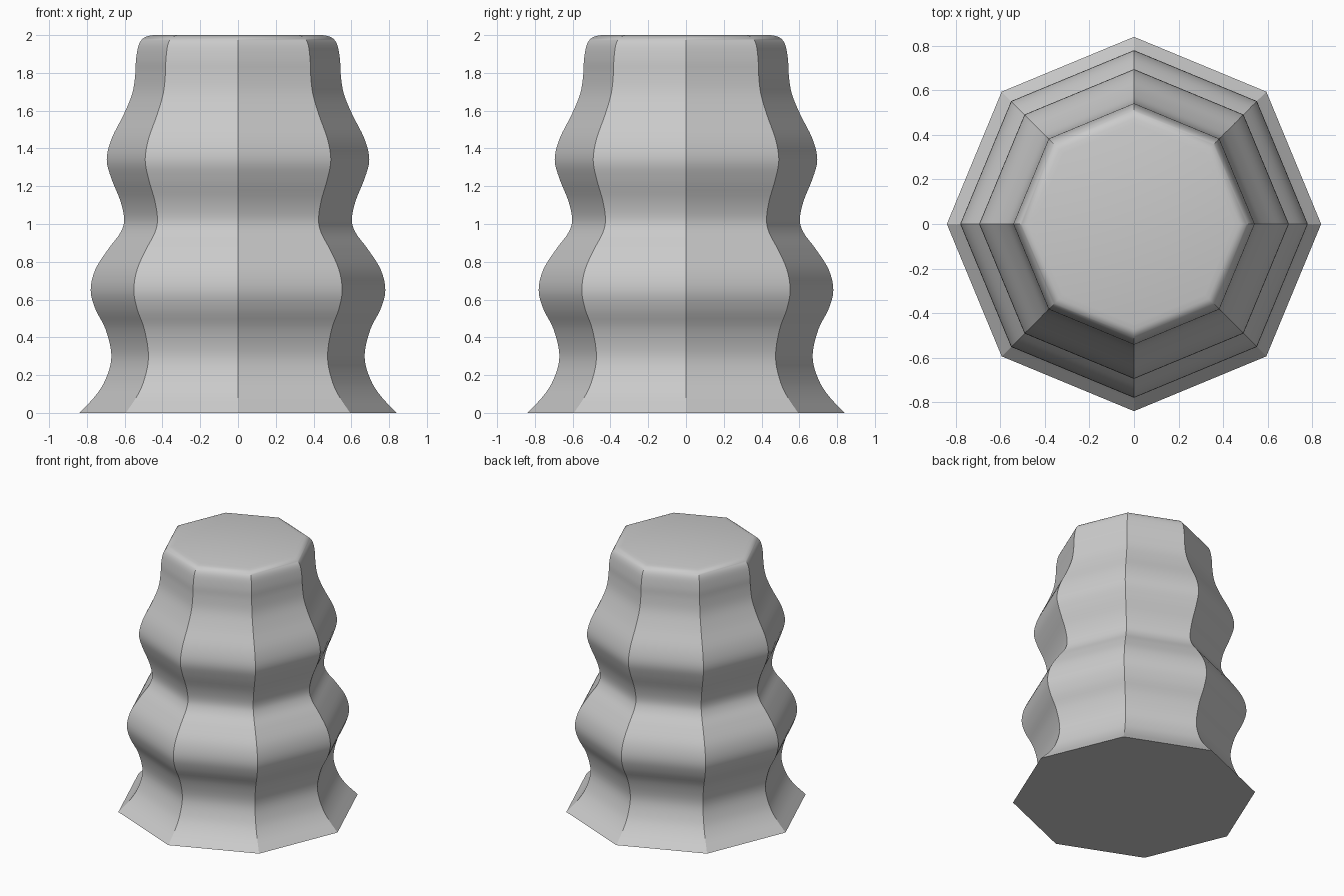
import bpy, math
from mathutils import Vector

cube = bpy.data.objects.get("Cube")
if cube:
    bpy.data.objects.remove(cube, do_unlink=True)

SIDES = 8
STEPS = 4  # subdivisions between profile points

# Corner radius and height of the wavy outline, bottom to top
outline = [(0.84, 0), (0.755, 0.09), (0.70, 0.18), (0.67, 0.30), (0.70, 0.44),
           (0.755, 0.55), (0.78, 0.65), (0.755, 0.76), (0.685, 0.87),
           (0.625, 0.95), (0.603, 1.02), (0.622, 1.12), (0.67, 1.24),
           (0.695, 1.34), (0.67, 1.45), (0.605, 1.58), (0.56, 1.69),
           (0.544, 1.79), (0.54, 1.87), (0.525, 1.95), (0.495, 1.988), (0.45, 2.0)]


def smooth_curve(points):
    """Catmull-Rom curve through the points."""
    p = [Vector(q) for q in points]
    p = [2 * p[0] - p[1]] + p + [2 * p[-1] - p[-2]]
    curve = []
    for a, b, c, d in zip(p, p[1:], p[2:], p[3:]):
        for i in range(STEPS):
            t = i / STEPS
            curve.append(b + (c - a) * t / 2 + (a * 2 - b * 5 + c * 4 - d) * t**2 / 2
                         + (b * 3 - a - c * 3 + d) * t**3 / 2)
    return curve + [p[-2]]


# Eight-sided body: one ring of corners per outline point
profile = smooth_curve(outline)
verts, faces = [], []
for r, z in profile:
    for k in range(SIDES):
        a = math.tau * k / SIDES
        verts.append((r * math.cos(a), r * math.sin(a), z))
for i in range(len(profile) - 1):
    for k in range(SIDES):
        n = (k + 1) % SIDES
        low, high = i * SIDES, (i + 1) * SIDES
        faces.append((low + k, low + n, high + n, high + k))

# Flat base and top cap
faces.append(tuple(reversed(range(SIDES))))
faces.append(tuple(range(len(verts) - SIDES, len(verts))))

mesh = bpy.data.meshes.new("wavy_pedestal")
mesh.from_pydata(verts, [], faces)
body = bpy.data.objects.new("wavy_pedestal", mesh)
bpy.context.collection.objects.link(body)

# Plain grey surface
grey = bpy.data.materials.new("light grey")
grey.use_nodes = True
colour = (0.6, 0.6, 0.6, 1)
grey.diffuse_color = colour
grey.node_tree.nodes["Principled BSDF"].inputs["Base Color"].default_value = colour
mesh.materials.append(grey)

# Smooth waves, crisp corner ridges
bpy.ops.object.select_all(action="DESELECT")
body.select_set(True)
bpy.context.view_layer.objects.active = body
bpy.ops.object.shade_smooth_by_angle(angle=math.radians(30))
